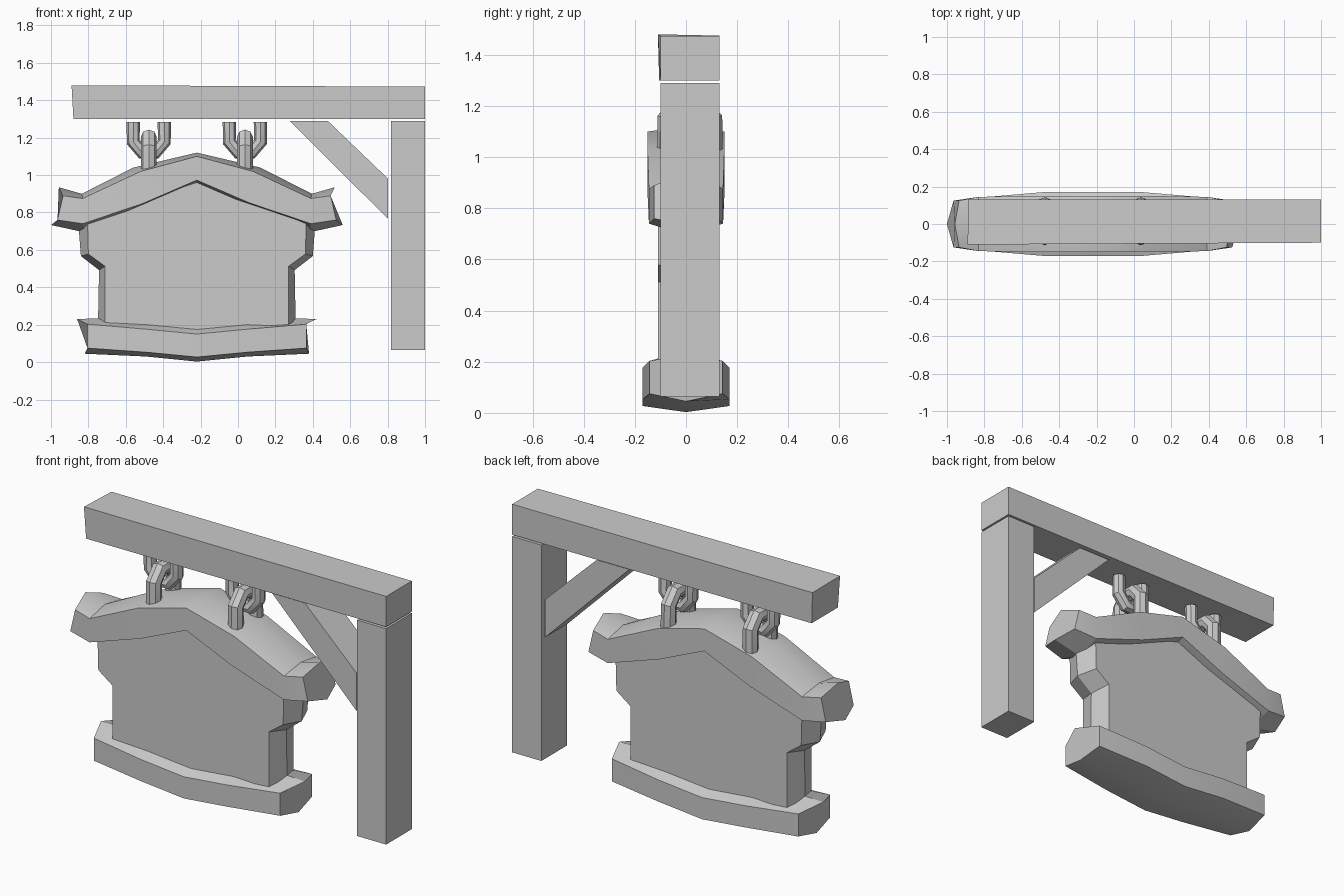
import bpy, bmesh

if "Cube" in bpy.data.objects:
    bpy.data.objects.remove(bpy.data.objects["Cube"])

CX = -0.22  # sign centre line


def make(name, loops, smooth=0):
    """Join equal-length closed loops into a skin and cap both ends."""
    bm = bmesh.new()
    rows = [[bm.verts.new(p) for p in loop] for loop in loops]
    n = len(rows[0])
    for a, b in zip(rows, rows[1:]):
        for i in range(n):
            j = (i + 1) % n
            bm.faces.new((a[i], a[j], b[j], b[i]))
    bm.faces.new(rows[0])
    bm.faces.new(rows[-1][::-1])
    bmesh.ops.recalc_face_normals(bm, faces=bm.faces)
    me = bpy.data.meshes.new(name)
    bm.to_mesh(me)
    bm.free()
    ob = bpy.data.objects.new(name, me)
    bpy.context.collection.objects.link(ob)
    if smooth:
        bpy.ops.object.select_all(action='DESELECT')
        ob.select_set(True)
        bpy.context.view_layer.objects.active = ob
        bpy.ops.object.shade_smooth_by_angle(angle=smooth)
    return ob


def prism(name, outline, y0, y1):
    return make(name, [[(x, y, z) for x, z in outline] for y in (y0, y1)])


def rail(name, stations):
    """Six-sided moulding mirrored about CX.
    station: half depth, front-top, ridge-top, ridge-bottom, front-bottom as (dx, z)."""
    loops = []
    for s, seq in ((-1, stations), (1, stations[-2::-1])):
        for d, ft, rt, rb, fb in seq:
            ys = (-d, 0, d, d, 0, -d)
            loops.append([(CX + s * p[0], y, p[1])
                          for p, y in zip((ft, rt, ft, fb, rb, fb), ys)])
    return make(name, loops, 0.5)


def tube(name, pts, r):
    cu = bpy.data.curves.new(name, 'CURVE')
    cu.dimensions = '3D'
    cu.bevel_depth = r
    cu.bevel_resolution = 2
    cu.use_fill_caps = True
    sp = cu.splines.new('POLY')
    sp.points.add(len(pts) - 1)
    for q, p in zip(sp.points, pts):
        q.co = (*p, 1)
    ob = bpy.data.objects.new(name, cu)
    bpy.context.collection.objects.link(ob)
    bpy.ops.object.select_all(action='DESELECT')
    ob.select_set(True)
    bpy.context.view_layer.objects.active = ob
    bpy.ops.object.convert(target='MESH')
    bpy.ops.object.shade_smooth_by_angle(angle=0.6)


# timber frame: slightly skewed beam, post and diagonal brace
make("beam", [
    [(-0.88, -0.105, 1.30), (-0.88, 0.13, 1.30), (-0.885, 0.13, 1.475), (-0.89, -0.11, 1.48)],
    [(1.0, -0.10, 1.30), (1.0, 0.13, 1.30), (1.0, 0.13, 1.473), (1.0, -0.10, 1.473)]])
prism("post", [(0.817, 0.065), (1.0, 0.065), (1.0, 1.29), (0.817, 1.29)], -0.10, 0.13)
prism("brace", [(0.275, 1.29), (0.48, 1.29), (0.803, 0.98), (0.803, 0.765)], -0.085, 0.115)

# arched top moulding
rail("sign_top", [
    (0.125, (0.715, 0.89), (0.738, 0.935), (0.78, 0.733), (0.745, 0.76)),
    (0.145, (0.61, 0.875), (0.615, 0.90), (0.605, 0.695), (0.61, 0.74)),
    (0.15, (0.30, 1.02), (0.34, 1.04), (0.285, 0.83), (0.285, 0.85)),
    (0.15, (0, 1.10), (0, 1.12), (0, 0.925), (0, 0.973))])

# bowed bottom moulding
rail("sign_base", [
    (0.143, (0.585, 0.203), (0.64, 0.23), (0.60, 0.045), (0.585, 0.075)),
    (0.17, (0.27, 0.176), (0.27, 0.245), (0.27, 0.03), (0.27, 0.053)),
    (0.17, (0, 0.15), (0, 0.22), (0, 0.003), (0, 0.027))])

# centre panel with a ridge around its rim
face = [(0.585, 0.76), (0.58, 0.578), (0.491, 0.513), (0.491, 0.13)]
rim = [(0.635, 0.76), (0.62, 0.567), (0.523, 0.492), (0.53, 0.13)]
top, bottom = [(0.285, 0.91), (0, 1.02)], [(0, 0.09)]


def ring(side, y):
    half = top[::-1] + side + bottom
    full = half + [(-x, z) for x, z in side[::-1]] + [(-top[0][0], top[0][1])]
    return [(CX + x, y, z) for x, z in full]


make("sign_panel", [ring(face, -0.11), ring(rim, 0), ring(face, 0.11)], 0.5)

# interlocking chain hooks: one across the beam, one through the sign
link = [(-0.083, 1), (-0.083, 0.35), (-0.035, 0), (0.035, 0), (0.083, 0.35), (0.083, 1)]
for side, x in (("left", CX - 0.257), ("right", CX + 0.257)):
    tube("upper_hook_" + side, [(x + o, 0.015, 1.12 + t * 0.165) for o, t in link], 0.036)
    tube("lower_hook_" + side,
         [(x, 0.015 + o * 1.05, 1.205 - t * (0.165 if t < 1 else 0.2)) for o, t in link], 0.042)
